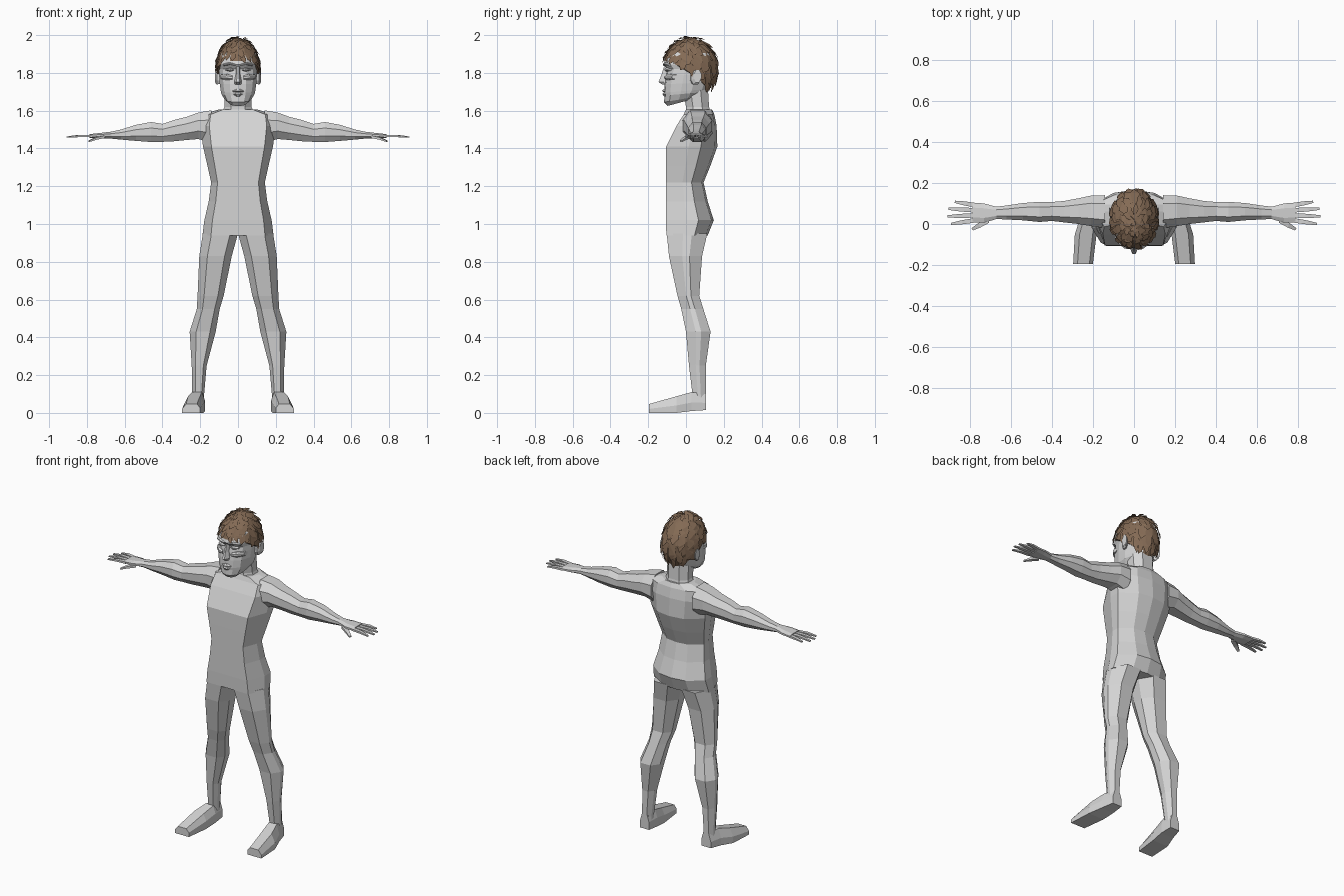
import bpy, bmesh, math, random
from mathutils import Vector

if "Cube" in bpy.data.objects:
    bpy.data.objects.remove(bpy.data.objects["Cube"])

random.seed(4)


def material(name, rgb):
    m = bpy.data.materials.new(name)
    m.diffuse_color = (*rgb, 1)
    m.use_nodes = True
    m.node_tree.nodes["Principled BSDF"].inputs["Base Color"].default_value = m.diffuse_color
    return m


GREY = material("light grey", (0.66, 0.66, 0.66))
BROWN = material("hair brown", (0.23, 0.145, 0.09))


def finish(name, bm, mat, mirror=False, recalc=True):
    if recalc:
        bmesh.ops.recalc_face_normals(bm, faces=bm.faces)
    me = bpy.data.meshes.new(name)
    bm.to_mesh(me)
    bm.free()
    me.materials.append(mat)
    ob = bpy.data.objects.new(name, me)
    bpy.context.collection.objects.link(ob)
    if mirror:
        ob.modifiers.new("mirror", 'MIRROR')
        ob.modifiers["mirror"].use_mirror_merge = False
    return ob


def loft(name, rings, mat=GREY, mirror=False):
    """Skin a list of point rings and cap both ends."""
    bm = bmesh.new()
    rows = [[bm.verts.new(p) for p in r] for r in rings]
    n = len(rows[0])
    for a, b in zip(rows, rows[1:]):
        for i in range(n):
            j = (i + 1) % n
            bm.faces.new((a[i], a[j], b[j], b[i]))
    bm.faces.new(rows[0])
    bm.faces.new(rows[-1])
    return finish(name, bm, mat, mirror)


def section(shape, a0, a1, b0, b1):
    """Scale a unit outline into the box a0..a1, b0..b1."""
    return [(a0 + u * (a1 - a0), b0 + v * (b1 - b0)) for u, v in shape]


def mirrored(half):
    """Close a right-half outline across u = 0.5."""
    return half + [(1 - u, v) for u, v in reversed(half) if u != 0.5]


LIMB = [(.22, 0), (.75, 0), (1, .4), (1, .62), (.75, 1), (.25, 1), (0, .65), (0, .3)]
OCT = [(.25, 0), (.75, 0), (1, .3), (1, .7), (.75, 1), (.25, 1), (0, .7), (0, .3)]
QUAD = [(0, 0), (1, 0), (1, 1), (0, 1)]
TORSO = mirrored([(.5, 0), (.88, 0), (1, .44), (1, .68), (.75, .95), (.5, 1)])
HEAD = mirrored([(.5, 0), (.72, .03), (.9, .14), (1, .38), (1, .62), (.88, .85), (.68, 1)])

# torso: height, half width, front, back
loft("torso", [[(x, y, z) for x, y in section(TORSO, -w, w, f, b)] for z, w, f, b in [
    (.94, .188, -.104, .115), (1.02, .178, -.106, .147), (1.12, .155, -.106, .115),
    (1.22, .142, -.106, .093), (1.31, .162, -.106, .13), (1.41, .185, -.105, .166),
    (1.52, .2, -.05, .162), (1.58, .19, -.012, .15), (1.607, .1, .0, .138)]])

# legs: height, inner, outer, front, back
loft("leg", [[(x, y, z) for x, y in section(LIMB, i, o, f, b)] for z, i, o, f, b in [
    (.95, 0, .186, -.102, .113), (.83, .033, .205, -.09, .085), (.62, .076, .214, -.045, .07),
    (.55, .097, .218, -.025, .092), (.43, .118, .256, 0, .13), (.25, .166, .245, .016, .105),
    (.09, .18, .242, .035, .105), (.03, .18, .242, .035, .105)]], mirror=True)

# feet: depth, inner, outer, bottom, top
foot = [(0, 0), (1, 0), (1, .45), (.78, 1), (.18, 1), (0, .55)]
loft("foot", [[(x, y, z) for x, z in section(foot, i, o, b, t)] for y, i, o, b, t in [
    (-.195, .2, .296, 0, .047), (-.05, .182, .288, 0, .088), (.03, .175, .262, .01, .11),
    (.105, .18, .243, .015, .1)]], mirror=True)

# arms: distance out, front, back, bottom, top
loft("arm", [[(x, y, z) for y, z in section(OCT, f, b, lo, hi)] for x, f, b, lo, hi in [
    (.14, -.02, .14, 1.43, 1.602), (.21, -.01, .138, 1.45, 1.59), (.27, .0, .125, 1.445, 1.568),
    (.34, .008, .112, 1.438, 1.55), (.4, .015, .107, 1.435, 1.53), (.46, .01, .108, 1.434, 1.54),
    (.54, .018, .102, 1.44, 1.525), (.62, .022, .09, 1.447, 1.5), (.68, .025, .083, 1.453, 1.487)]],
     mirror=True)
loft("palm", [[(x, y, z) for y, z in section(OCT, f, b, lo, hi)] for x, f, b, lo, hi in [
    (.67, .024, .084, 1.453, 1.489), (.73, .006, .1, 1.454, 1.482),
    (.785, .008, .104, 1.455, 1.476)]], mirror=True)


def finger(name, start, end, width):
    s, e = Vector(start), Vector(end)
    side = (e - s).cross(Vector((0, 0, 1))).normalized()
    rings = []
    for t, k in ((0, 1), (.55, .9), (1, .5)):
        c, h = s.lerp(e, t) + Vector((0, 0, .004 * math.sin(t * 3))), width * k
        rings.append([c + side * u * h + Vector((0, 0, v * h * .9))
                      for u, v in ((-1, -.6), (1, -.6), (1, .6), (-1, .6))])
    loft(name, rings, mirror=True)


# four fingers and the thumb
for k, (y0, x1, y1) in enumerate([(.018, .89, .0), (.042, .907, .037),
                                  (.067, .903, .074), (.092, .872, .108)]):
    finger(f"finger_{k + 1}", (.775, y0, 1.465), (x1, y1, 1.46), .011)
finger("thumb", (.71, .018, 1.462), (.787, -.026, 1.438), .013)

# neck
loft("neck", [[(x, y, z) for x, y in section(OCT, -w, w, f, b)] for z, w, f, b in [
    (1.57, .09, .0, .135), (1.62, .072, .0, .122), (1.74, .072, -.02, .115)]])

# head: front height, back height, half width, front, back
loft("head", [[(x, y, zf + (zb - zf) * (y - f) / (b - f)) for x, y in section(HEAD, -w, w, f, b)]
              for zf, zb, w, f, b in [
    (1.625, 1.665, .048, -.098, .05), (1.645, 1.68, .07, -.116, .09), (1.68, 1.7, .088, -.114, .11),
    (1.695, 1.715, .091, -.116, .12), (1.74, 1.75, .097, -.114, .135), (1.79, 1.79, .1, -.106, .145),
    (1.82, 1.82, .1, -.1, .15), (1.845, 1.845, .103, -.119, .15), (1.9, 1.9, .096, -.1, .14),
    (1.955, 1.955, .05, -.05, .09)]])

# nose, lips and brow: height, half width, front, back
for name, rows in {
    "nose": [(1.835, .01, -.116, -.09), (1.79, .012, -.13, -.09), (1.752, .02, -.145, -.09),
             (1.738, .017, -.125, -.09)],
    "upper_lip": [(1.715, .014, -.119, -.09), (1.704, .034, -.127, -.09), (1.699, .036, -.119, -.09)],
    "lower_lip": [(1.695, .034, -.119, -.09), (1.688, .028, -.125, -.09), (1.676, .016, -.117, -.09)],
}.items():
    wedge = [(.3, 0), (.7, 0), (1, .5), (1, 1), (0, 1), (0, .5)]
    loft(name, [[(x, y, z) for x, y in section(wedge, -w, w, f, b)] for z, w, f, b in rows])

# brows, eyes and cheekbones: distance out, front, back, bottom, top
for name, rows in {
    "brow": [(.014, -.122, -.09, 1.836, 1.848), (.045, -.12, -.08, 1.842, 1.856),
             (.078, -.095, -.06, 1.836, 1.848)],
    "eyelid": [(.02, -.105, -.08, 1.813, 1.819), (.04, -.113, -.08, 1.807, 1.828),
               (.066, -.096, -.07, 1.813, 1.82)],
    "cheek": [(.03, -.115, -.08, 1.765, 1.785), (.06, -.108, -.07, 1.762, 1.795),
              (.092, -.075, -.04, 1.768, 1.79)],
}.items():
    loft(name, [[(x, y, z) for y, z in section(OCT, f, b, lo, hi)] for x, f, b, lo, hi in rows],
         mirror=True)

# ears
loft("ear", [[(x, y + (x - .09) * .4, z) for y, z in section(OCT, f, b, lo, hi)]
             for x, f, b, lo, hi in [(.09, .02, .05, 1.745, 1.8), (.112, .018, .066, 1.738, 1.812),
                                     (.122, .03, .068, 1.75, 1.815)]], mirror=True)


def scalp(phi, t, lift=0.0):
    """Point on the hair: phi runs round from the front, t from crown to hairline."""
    low = 15 - 63 * ((1 - math.cos(phi)) / 2) ** 1.5
    e = math.radians(90 + (low - 90) * t)
    k = 1 + lift / .14
    return Vector((.114 * k * math.cos(e) * math.sin(phi),
                   .022 - .143 * k * math.cos(e) * math.cos(phi),
                   1.822 + .163 * k * math.sin(e)))


# hair cap, closed underneath
loft("hair_cap", [[scalp(math.tau * i / 16, t) for i in range(16)]
                  for t in (.04, .22, .4, .6, .8, 1)], BROWN)

# overlapping pointed hair locks in tiers
bm = bmesh.new()
for tier in range(7):
    count = 8 + 2 * tier
    for i in range(count):
        phi = math.tau * (i + random.uniform(.2, .8)) / count
        t = .03 + .13 * tier + random.uniform(-.04, .04)
        half = random.uniform(.6, .95) * math.pi / count
        long = random.uniform(.17, .27)
        lean = random.uniform(-.2, .2)
        tip = min(t + long, 1.07)
        pts = [scalp(phi - half, t, .002), scalp(phi + half, t, .003),
               scalp(phi + half + lean * .4, t + (tip - t) * .65, .011),
               scalp(phi + lean, tip, random.uniform(.007, .016)),
               scalp(phi - half + lean * .4, t + (tip - t) * .7, .008)]
        v = [bm.verts.new(p) for p in pts]
        for tri in ((0, 1, 2), (0, 2, 4), (4, 2, 3)):
            f = bm.faces.new([v[j] for j in tri])
            f.normal_update()
            if f.normal.dot(f.calc_center_median() - Vector((0, .02, 1.82))) < 0:
                f.normal_flip()
finish("hair_locks", bm, BROWN, recalc=False)
